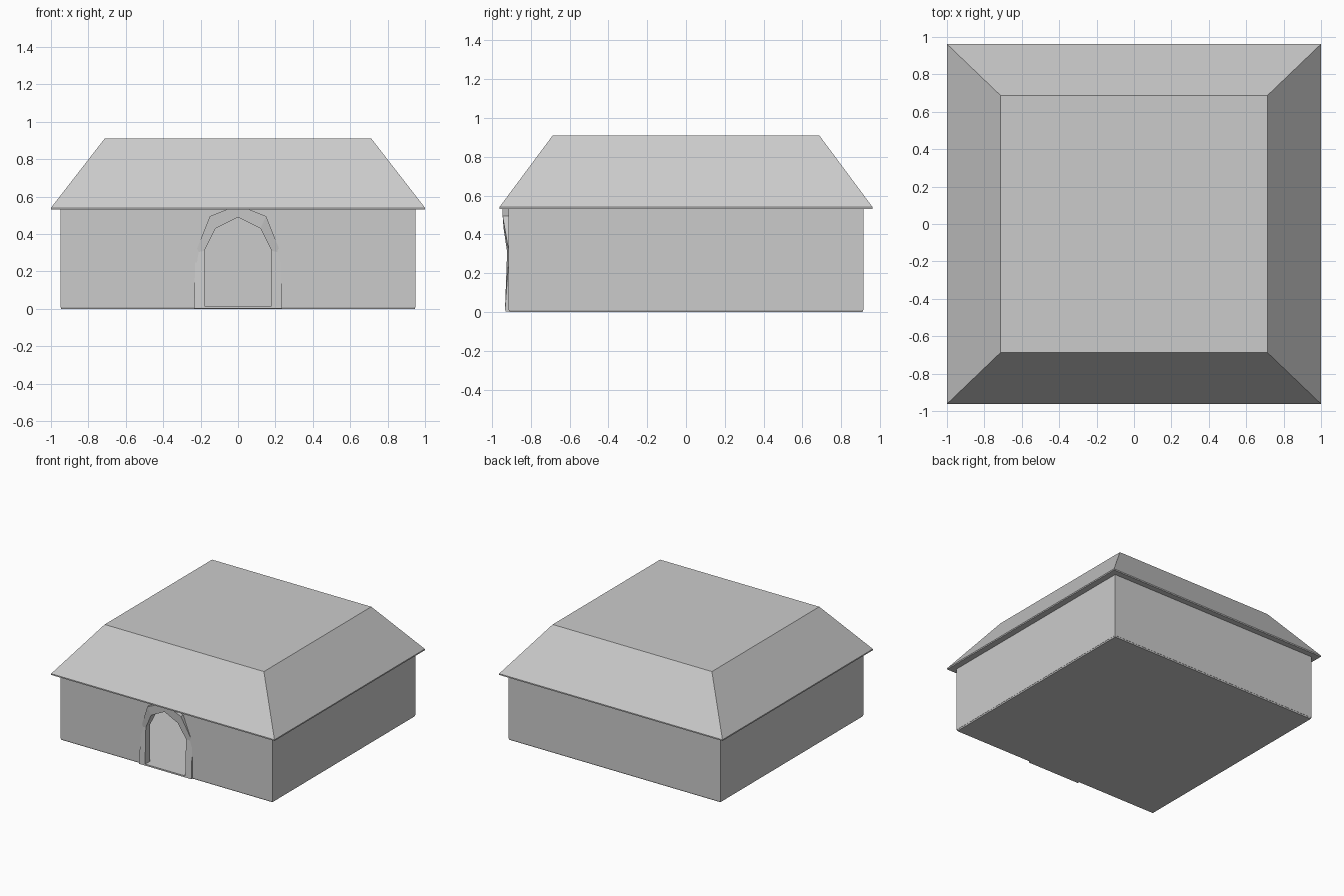
import bpy, bmesh

if "Cube" in bpy.data.objects:
    bpy.data.objects.remove(bpy.data.objects["Cube"])

W, D = 0.95, 0.915      # wall half width / half depth
T = 0.045               # wall thickness
EAVE = 0.53


def make(name, bm):
    bmesh.ops.recalc_face_normals(bm, faces=bm.faces)
    me = bpy.data.meshes.new(name)
    bm.to_mesh(me)
    bm.free()
    ob = bpy.data.objects.new(name, me)
    bpy.context.collection.objects.link(ob)
    return ob


def box(name, x0, x1, y0, y1, z0, z1):
    bm = bmesh.new()
    bmesh.ops.create_cube(bm, size=1)
    for v in bm.verts:
        v.co = (x1 if v.co.x > 0 else x0, y1 if v.co.y > 0 else y0, z1 if v.co.z > 0 else z0)
    return make(name, bm)


def loft(name, rings):
    """Closed solid through rectangles given as (half x, half y, z)."""
    bm = bmesh.new()
    loops = [[bm.verts.new((sx * x, sy * y, z)) for sx, sy in ((-1, -1), (1, -1), (1, 1), (-1, 1))]
             for x, y, z in rings]
    for a, b in zip(loops, loops[1:]):
        for i in range(4):
            j = (i + 1) % 4
            bm.faces.new((a[i], a[j], b[j], b[i]))
    bm.faces.new(loops[0])
    bm.faces.new(loops[-1])
    return make(name, bm)


# Floor slab, slightly chamfered at the ground
loft("floor", [(W - 0.005, D - 0.005, 0), (W - 0.001, D - 0.001, 0.012)])

# Back and side walls
box("back_wall", -W, W, D - T, D, 0.01, EAVE)
for name, s in (("left_wall", -1), ("right_wall", 1)):
    xs = sorted((s * W, s * (W - T)))
    box(name, *xs, -D + T, D - T, 0.01, EAVE)

# Front wall with the arched doorway
arch = [(0.18, 0.31), (0.12, 0.43), (0, 0.49), (-0.12, 0.43), (-0.18, 0.31)]
outline = [(0.18, 0.01)] + arch + [(-0.18, 0.01), (-W, 0.01), (-W, EAVE), (W, EAVE), (W, 0.01)]
bm = bmesh.new()
face = bm.faces.new([bm.verts.new((x, -D, z)) for x, z in outline])
ext = bmesh.ops.extrude_face_region(bm, geom=[face], use_keep_orig=True)
for g in ext["geom"]:
    if isinstance(g, bmesh.types.BMVert):
        g.co.y += T
make("front_wall", bm)

# Door surround, stations: outer x, z, y / inner x, z, y
half = [((0.235, 0.01, -0.933), (0.18, 0.01, -0.933)),
        ((0.228, 0.30, -0.911), (0.18, 0.31, -0.922)),
        ((0.15, 0.495, -0.945), (0.12, 0.43, -0.940)),
        ((0.0, 0.555, -0.945), (0.0, 0.49, -0.940))]
stations = half + [tuple((-x, z, y) for x, z, y in s) for s in half[-2::-1]]
bm = bmesh.new()
loops = []
for (ox, oz, oy), (ix, iz, iy) in stations:
    loops.append([bm.verts.new(c) for c in
                  ((ox, -0.90, oz), (ox, oy, oz), (ix, iy, iz), (ix, -D + T, iz))])
for a, b in zip(loops, loops[1:]):
    for i in range(4):
        j = (i + 1) % 4
        bm.faces.new((a[i], a[j], b[j], b[i]))
bm.faces.new(loops[0])
bm.faces.new(loops[-1])
make("door_surround", bm)

# Door sill
box("door_sill", -0.235, 0.235, -0.93, -D + T, 0.003, 0.015)

# Truncated hip roof with a thin eave edge
loft("roof", [(1.0, 0.962, EAVE), (1.0, 0.962, EAVE + 0.01), (0.713, 0.687, 0.91)])
